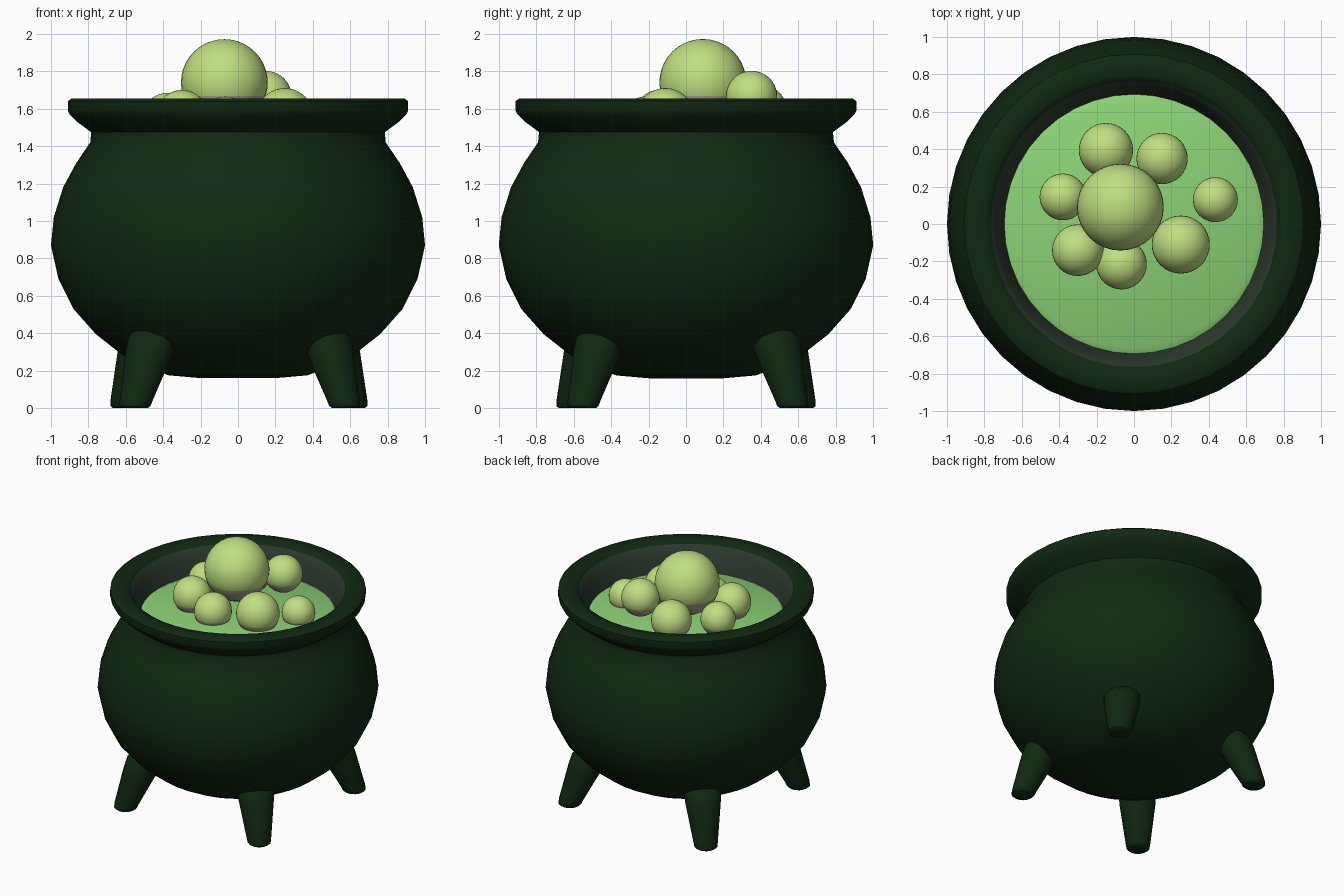
import bpy, math
from mathutils import Vector

if "Cube" in bpy.data.objects:
    bpy.data.objects.remove(bpy.data.objects["Cube"])


def material(name, rgb):
    m = bpy.data.materials.new(name)
    m.diffuse_color = (*rgb, 1)
    m.use_nodes = True
    m.node_tree.nodes["Principled BSDF"].inputs["Base Color"].default_value = m.diffuse_color
    return m


IRON = material("dark green iron", (0.0052, 0.0215, 0.006))
INNER = material("grey green inside", (0.024, 0.040, 0.025))
BREW = material("bright green brew", (0.26, 0.65, 0.18))
BUBBLE = material("yellow green bubble", (0.53, 0.74, 0.22))
UNDER = material("grey bubble underside", (0.40, 0.41, 0.28))


def make(name, verts, faces, mats, angle=40):
    me = bpy.data.meshes.new(name)
    me.from_pydata(verts, [], faces)
    for m in mats:
        me.materials.append(m)
    ob = bpy.data.objects.new(name, me)
    bpy.context.collection.objects.link(ob)
    bpy.ops.object.select_all(action='DESELECT')
    ob.select_set(True)
    bpy.context.view_layer.objects.active = ob
    bpy.ops.object.shade_smooth_by_angle(angle=math.radians(angle))
    return ob


def rings(name, sections, n, mats, cap_start=True, cap_end=True, angle=40):
    """Skin a stack of horizontal circles given as (x, y, z, radius)."""
    verts, faces = [], []
    for x, y, z, r in sections:
        for i in range(n):
            a = 2 * math.pi * i / n
            verts.append((x + r * math.cos(a), y + r * math.sin(a), z))
    for s in range(len(sections) - 1):
        for i in range(n):
            j = (i + 1) % n
            faces.append((s * n + i, s * n + j, (s + 1) * n + j, (s + 1) * n + i))
    if cap_start:
        faces.append(tuple(reversed(range(n))))
    if cap_end:
        k = (len(sections) - 1) * n
        faces.append(tuple(range(k, k + n)))
    return make(name, verts, faces, mats, angle)


# Pot: outer belly, neck, flared rim, then down the inner wall
profile = [(0.20, 0.16), (0.37, 0.175), (0.50, 0.22), (0.62, 0.285), (0.76, 0.395),
           (0.88, 0.53), (0.96, 0.69), (1.0, 0.87), (0.985, 1.02), (0.935, 1.18),
           (0.865, 1.31), (0.79, 1.42), (0.785, 1.475), (0.86, 1.53), (0.90, 1.57),
           (0.91, 1.59), (0.91, 1.64), (0.89, 1.655), (0.80, 1.655), (0.765, 1.635),
           (0.735, 1.57), (0.71, 1.51), (0.69, 1.44)]
pot = rings("cauldron_pot", [(0, 0, z, r) for r, z in profile], 40, [IRON, INNER],
            cap_end=False)
for p in pot.data.polygons:
    c = p.center
    if c.z > 1.44 and math.hypot(c.x, c.y) < 0.765:
        p.material_index = 1

# Brew surface
rings("brew_surface", [(0, 0, 1.45, 0.70), (0, 0, 1.47, 0.66)], 40, [BREW], cap_start=False)

# Four splayed tapered legs with rounded feet
feet = {"front_left_leg": (-0.55, -0.61), "front_right_leg": (0.57, -0.55),
        "back_right_leg": (0.61, 0.57), "back_left_leg": (-0.60, 0.61)}
for name, (x, y) in feet.items():
    stack = [(0.0, 0.068, 1.0), (0.012, 0.083, 1.0), (0.04, 0.088, 0.99),
             (0.30, 0.128, 0.86), (0.38, 0.135, 0.82), (0.46, 0.12, 0.74)]
    rings(name, [(x * k, y * k, z, r) for z, r, k in stack], 16, [IRON], angle=50)

# Bubbles: x, y, z, radius
bubbles = [(-0.073, 0.09, 1.74, 0.232), (-0.15, 0.395, 1.585, 0.145),
           (0.15, 0.35, 1.665, 0.137), (-0.38, 0.145, 1.56, 0.125),
           (-0.30, -0.14, 1.563, 0.138), (-0.067, -0.215, 1.53, 0.135),
           (0.25, -0.11, 1.555, 0.155), (0.435, 0.13, 1.52, 0.12)]
for i, (x, y, z, r) in enumerate(bubbles):
    bpy.ops.mesh.primitive_uv_sphere_add(segments=32, ring_count=20, radius=r, location=(x, y, z))
    ob = bpy.context.object
    ob.name = f"bubble_{i + 1}"
    ob.data.materials.append(BUBBLE)
    ob.data.materials.append(UNDER)
    bpy.ops.object.shade_smooth()
    for p in ob.data.polygons:
        # greyer underside
        if p.center.z < -0.32 * r:
            p.material_index = 1
